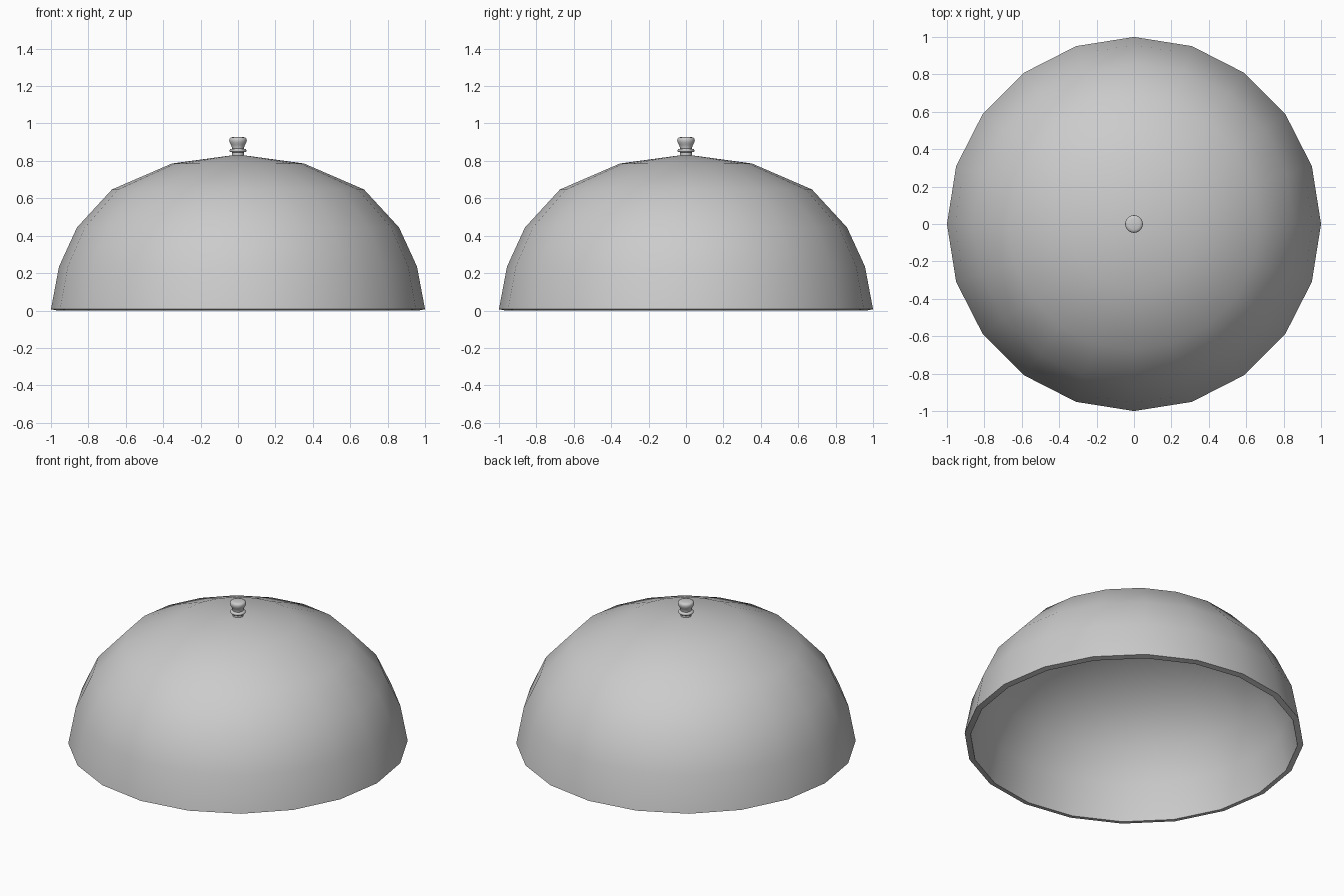
import bpy, bmesh, math

if "Cube" in bpy.data.objects:
    bpy.data.objects.remove(bpy.data.objects["Cube"])


def lathe(name, profile, sides, angle):
    """Revolve an (radius, z) profile about z; zero radius makes a pole."""
    bm = bmesh.new()
    rings = []
    for r, z in profile:
        if r == 0:
            rings.append([bm.verts.new((0, 0, z))] * sides)
        else:
            rings.append([bm.verts.new((r * math.cos(2 * math.pi * i / sides),
                                        r * math.sin(2 * math.pi * i / sides), z))
                          for i in range(sides)])
    for a, b in zip(rings, rings[1:]):
        for i in range(sides):
            j = (i + 1) % sides
            quad = [a[i], a[j], b[j], b[i]]
            bm.faces.new(list(dict.fromkeys(quad)))
    bmesh.ops.recalc_face_normals(bm, faces=bm.faces)
    mesh = bpy.data.meshes.new(name)
    bm.to_mesh(mesh)
    bm.free()
    ob = bpy.data.objects.new(name, mesh)
    bpy.context.collection.objects.link(ob)
    bpy.ops.object.select_all(action='DESELECT')
    ob.select_set(True)
    bpy.context.view_layer.objects.active = ob
    bpy.ops.object.shade_smooth_by_angle(angle=math.radians(angle))
    return ob


# Hollow dome: outer skin from apex to rim, then inner skin back up
outer = [(0, 0.834), (0.353, 0.786), (0.674, 0.647), (0.861, 0.444),
         (0.957, 0.235), (1.0, 0.007)]
inner = [(0.965, 0), (0.923, 0.224), (0.832, 0.426), (0.655, 0.617),
         (0.344, 0.752), (0, 0.799)]
lathe("dome_cover", outer + inner, 20, 50)

# Turned knob: foot, collar ring, waist and flared cap
lathe("knob", [(0, 0.815), (0.031, 0.815), (0.031, 0.846), (0.041, 0.847),
               (0.045, 0.852), (0.045, 0.858), (0.041, 0.863), (0.032, 0.865),
               (0.033, 0.874), (0.038, 0.886), (0.044, 0.897), (0.047, 0.908),
               (0.046, 0.918), (0.041, 0.924), (0.03, 0.927), (0, 0.928)], 32, 50)
